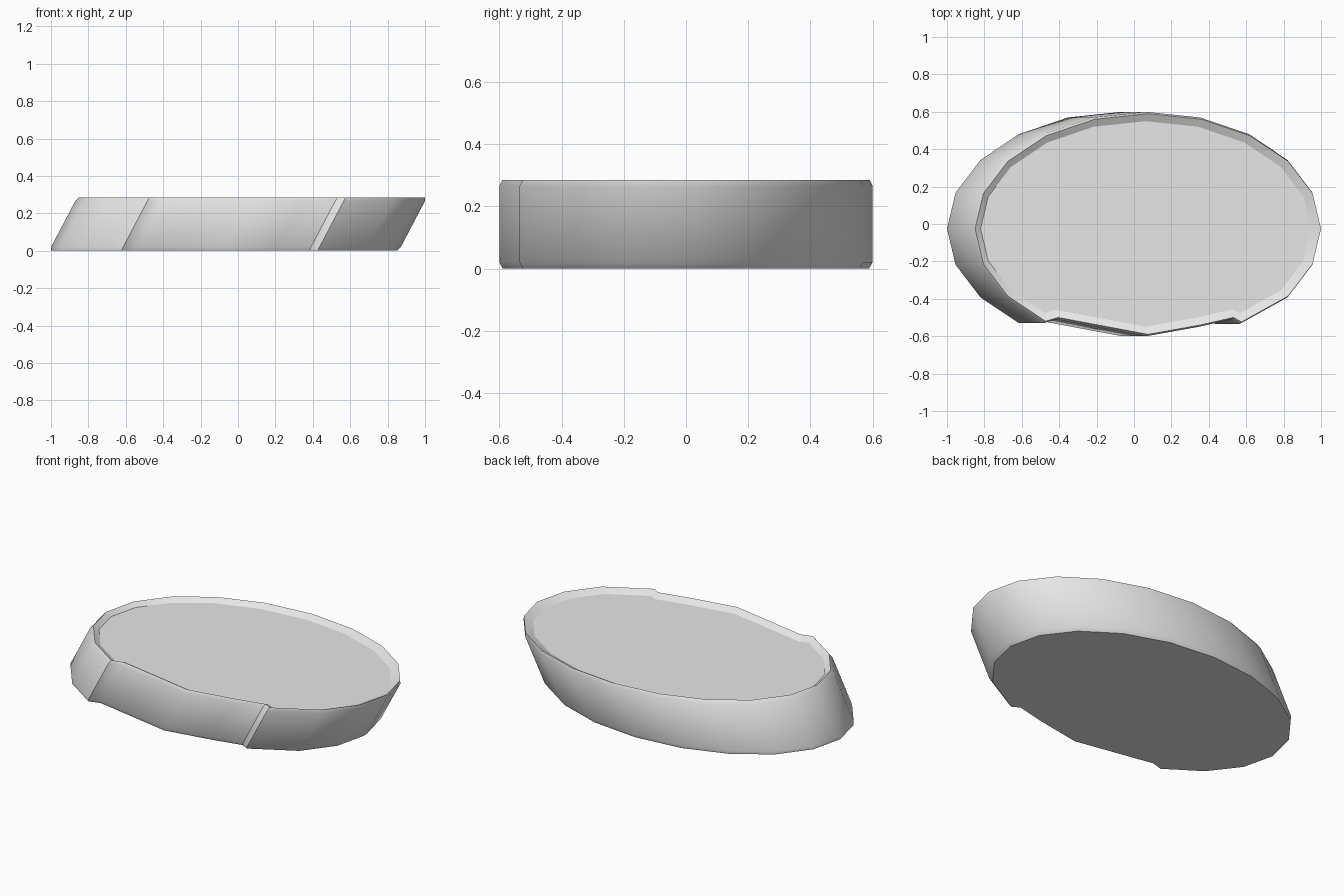
import bpy, bmesh
from math import sin, cos, radians
from mathutils import Vector

cube = bpy.data.objects.get("Cube")
if cube:
    bpy.data.objects.remove(cube, do_unlink=True)

HEIGHT = 0.285
LEAN = 0.075      # sideways shift of the top and bottom

mat = bpy.data.materials.new("light grey")
mat.use_nodes = True
grey = (0.8, 0.8, 0.8, 1)
mat.diffuse_color = grey
mat.node_tree.nodes["Principled BSDF"].inputs["Base Color"].default_value = grey

# Outline: most of a 20-sided ellipse, closed by a notched front edge
outline = [Vector((0.935 * cos(radians(18 * k)), 0.625 * sin(radians(18 * k)) - 0.025))
           for k in range(-2, 14)]
outline += [Vector(p) for p in ((-0.48, -0.51), (0, -0.6), (0.28, -0.55),
                                (0.455, -0.51), (0.5, -0.535))]


def inset(points, distance):
    """Move every side of a counter-clockwise outline inward."""
    result = []
    for i, p in enumerate(points):
        a = (p - points[i - 1]).normalized()
        b = (points[(i + 1) % len(points)] - p).normalized()
        na, nb = Vector((-a.y, a.x)), Vector((-b.y, b.x))
        result.append(p + (na + nb) * distance / (1 + na.dot(nb)))
    return result


# Profile of the leaning dish: (inset, height) from the base to the recessed floor
profile = ((0.01, 0), (0, 0.02), (0, HEIGHT - 0.02), (0.01, HEIGHT), (0.05, HEIGHT - 0.022))

bm = bmesh.new()
rings = []
for distance, z in profile:
    shift = LEAN * (2 * z / HEIGHT - 1)
    rings.append([bm.verts.new((p.x + shift, p.y, z)) for p in inset(outline, distance)])

# Walls, chamfers and inner slope
n = len(outline)
for low, high in zip(rings, rings[1:]):
    for i in range(n):
        j = (i + 1) % n
        bm.faces.new((low[i], low[j], high[j], high[i]))

# Underside and recessed floor
bm.faces.new(rings[0][::-1])
bm.faces.new(rings[-1])

mesh = bpy.data.meshes.new("oval_dish")
bm.to_mesh(mesh)
bm.free()
mesh.materials.append(mat)
dish = bpy.data.objects.new("oval_dish", mesh)
bpy.context.collection.objects.link(dish)

# Smooth walls with crisp rims, flat floor and underside
bpy.ops.object.select_all(action='DESELECT')
dish.select_set(True)
bpy.context.view_layer.objects.active = dish
bpy.ops.object.shade_smooth_by_angle(angle=radians(32))
for face in mesh.polygons:
    if len(face.vertices) > 4:
        face.use_smooth = False
